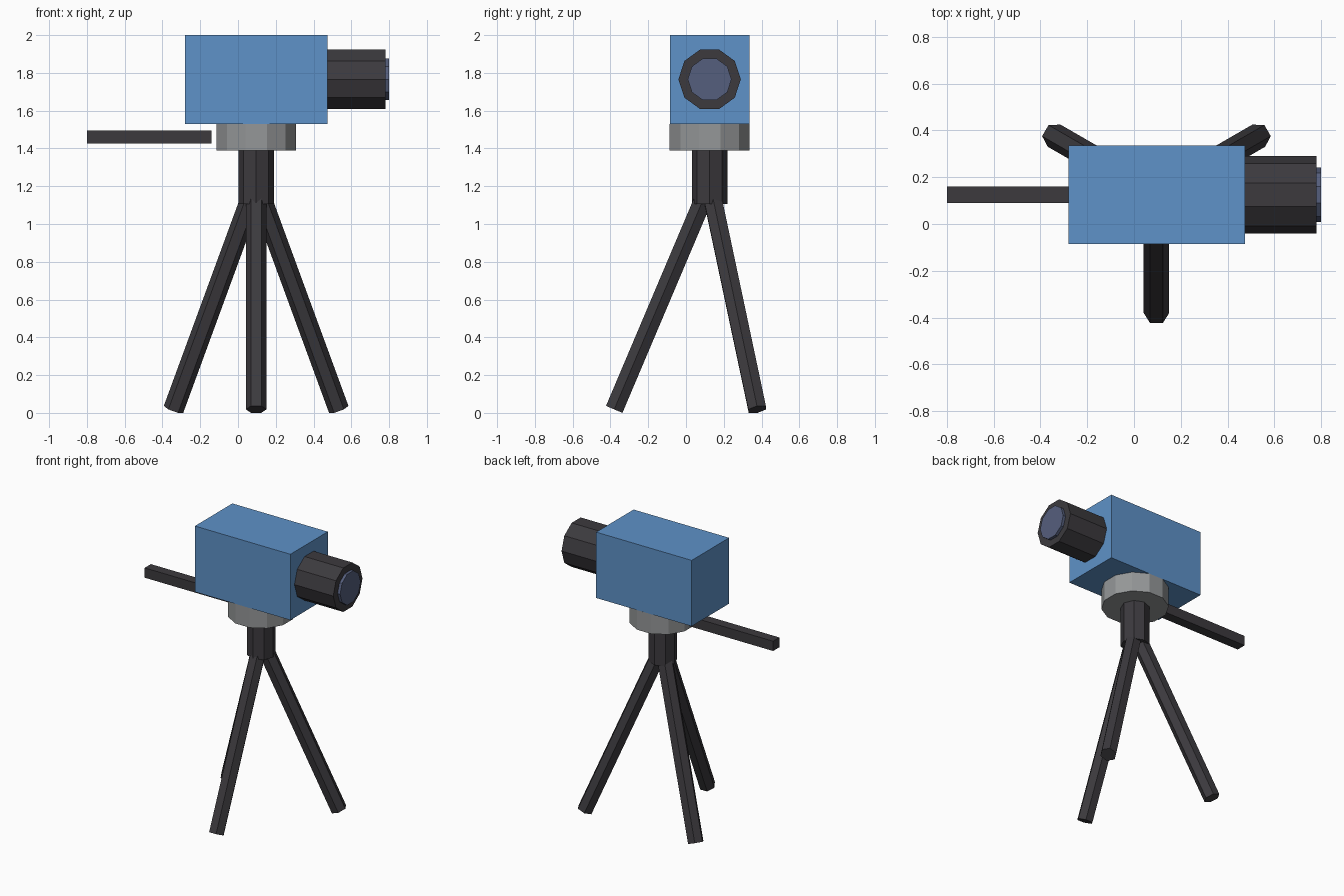
import bpy, math
from mathutils import Vector, Matrix

if "Cube" in bpy.data.objects:
    bpy.data.objects.remove(bpy.data.objects["Cube"])

CX, CY = 0.096, 0.125   # tripod axis


def material(name, rgb):
    m = bpy.data.materials.new(name)
    m.diffuse_color = (*rgb, 1)
    m.use_nodes = True
    m.node_tree.nodes["Principled BSDF"].inputs["Base Color"].default_value = m.diffuse_color
    return m


BLUE = material("body blue", (0.112, 0.287, 0.578))
DARK = material("dark grey", (0.045, 0.042, 0.048))
GREY = material("metal grey", (0.30, 0.31, 0.315))
GLASS = material("lens glass", (0.091, 0.114, 0.205))


def box(name, lo, hi, mat):
    lo, hi = Vector(lo), Vector(hi)
    bpy.ops.mesh.primitive_cube_add(size=1, location=(lo + hi) / 2)
    ob = bpy.context.object
    ob.name, ob.scale = name, hi - lo
    ob.data.materials.append(mat)


def rod(name, a, b, radius, sides, mat, first):
    """Prism from a to b; 'first' is the direction of its first corner."""
    a, b = Vector(a), Vector(b)
    z = (b - a).normalized()
    x = Vector(first)
    x = (x - z * x.dot(z)).normalized()
    y = z.cross(x)
    ring = [x * math.cos(t) * radius + y * math.sin(t) * radius
            for t in (2 * math.pi * i / sides for i in range(sides))]
    verts = [a + r for r in ring] + [b + r for r in ring]
    faces = [(i, (i + 1) % sides, (i + 1) % sides + sides, i + sides) for i in range(sides)]
    faces += [tuple(reversed(range(sides))), tuple(range(sides, 2 * sides))]
    me = bpy.data.meshes.new(name)
    me.from_pydata(verts, [], faces)
    me.materials.append(mat)
    bpy.context.collection.objects.link(bpy.data.objects.new(name, me))


# Camera body, lens and glass
box("camera_body", (-0.28, CY - 0.211, 1.53), (0.474, CY + 0.211, 2.0), BLUE)
rod("lens_barrel", (0.47, CY, 1.766), (0.78, CY, 1.766), 0.165, 10, DARK, (0, 1, 0))
rod("lens_glass", (0.77, CY, 1.766), (0.80, CY, 1.766), 0.116, 10, GLASS, (0, 1, 0))

# Pan head, handle and neck
t = math.radians(15)
rod("pan_head", (CX, CY, 1.39), (CX, CY, 1.53), 0.2185, 12, GREY, (math.cos(t), math.sin(t), 0))
box("pan_handle", (-0.80, CY - 0.035, 1.425), (-0.14, CY + 0.035, 1.495), DARK)
rod("tripod_neck", (CX, CY, 1.107), (CX, CY, 1.40), 0.094, 8, DARK, (1, 0, 0))

# Three splayed legs
for i, name in enumerate(("front_leg", "right_leg", "left_leg")):
    ang = math.radians(-90 + 120 * i)
    out = Vector((math.cos(ang), math.sin(ang), 0))
    side = Vector((-out.y, out.x, 0))
    base = Vector((CX, CY, 0))
    rod(name, base + out * 0.505 + Vector((0, 0, 0.0185)),
        base + out * 0.02 + Vector((0, 0, 1.163)), 0.0546, 6, DARK, side)
